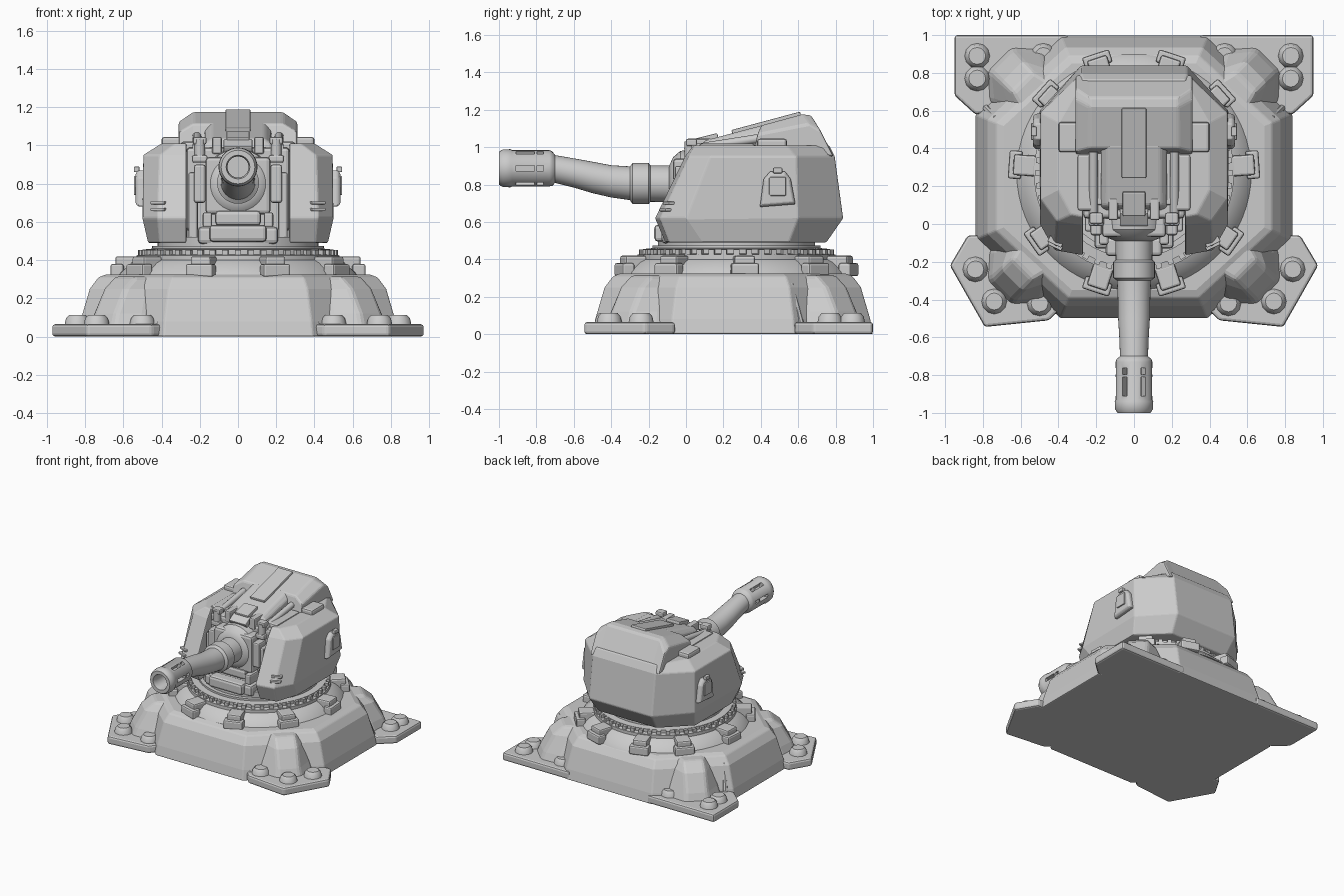
import bpy, bmesh, math
from mathutils import Matrix, Vector

if "Cube" in bpy.data.objects:
    bpy.data.objects.remove(bpy.data.objects["Cube"])

CY = 0.27  # turret ring centre in y


def loft(bm, rings):
    """Skin equal-length point rings and cap both ends."""
    vs = [[bm.verts.new(p) for p in r] for r in rings]
    n = len(vs[0])
    for a, b in zip(vs, vs[1:]):
        for i in range(n):
            j = (i + 1) % n
            bm.faces.new((a[i], a[j], b[j], b[i]))
    bm.faces.new(vs[0][::-1])
    bm.faces.new(vs[-1])


def box(bm, c, s, rot=0, axis='Z'):
    m = Matrix.Translation(c) @ Matrix.Rotation(rot, 4, axis) @ Matrix.Diagonal((*s, 1))
    bmesh.ops.create_cube(bm, size=1, matrix=m)


def circle(r, z, n=48, cx=0, cy=CY):
    return [(cx + r * math.cos(2 * math.pi * i / n), cy + r * math.sin(2 * math.pi * i / n), z) for i in range(n)]


def yring(y, zc, r, x=0, n=32):
    return [(x + r * math.cos(2 * math.pi * i / n), y, zc + r * math.sin(2 * math.pi * i / n)) for i in range(n)]


def done(name, bm, bevel=0, mirror=False, smooth=False, cut=None):
    bmesh.ops.recalc_face_normals(bm, faces=bm.faces)
    me = bpy.data.meshes.new(name)
    bm.to_mesh(me)
    bm.free()
    ob = bpy.data.objects.new(name, me)
    bpy.context.collection.objects.link(ob)
    if cut:
        m = ob.modifiers.new("cut", 'BOOLEAN')
        m.object, m.operation = cut, 'DIFFERENCE'
        cut.hide_render = True
        cut.hide_set(True)
    if bevel:
        m = ob.modifiers.new("bevel", 'BEVEL')
        m.width, m.segments, m.limit_method = bevel, 2, 'ANGLE'
        m.angle_limit = math.radians(25)
    if mirror:
        ob.modifiers.new("mirror", 'MIRROR')
    if smooth:
        for o in bpy.context.selected_objects:
            o.select_set(False)
        ob.select_set(True)
        bpy.context.view_layer.objects.active = ob
        bpy.ops.object.shade_smooth_by_angle(angle=math.radians(35))
    return ob


def sym(half, z):
    """Close a right-half outline (front to back) across x = 0."""
    return [(x, y, z) for x, y in half] + [(-x, y, z) for x, y in reversed(half)]


# Base: chamfered slab with convex sloping walls
def base_outline(i, z):
    X, Y, k = 0.84 - i, 0.75 - i, 0.41 * i
    return sym([(0.39 - k, 0.25 - Y), (X, -0.08 + k), (X, 0.58 - k), (0.39 - k, 0.25 + Y)], z)

bm = bmesh.new()
loft(bm, [base_outline(i, z) for i, z in
          ((0, 0), (0.015, 0.08), (0.065, 0.25), (0.11, 0.31), (0.15, 0.325))])
done("base_body", bm, 0.008)

# Corner feet
bm = bmesh.new()
front = [(.36, -.42), (.45, -.51), (.79, -.545), (.975, -.22), (.88, -.06), (.78, -.06), (.5, -.25)]
back = [(.95, 1), (.95, .68), (.84, .58), (.6, .6), (.35, .88), (.35, 1)]
for pts in (front, back):
    loft(bm, [[(x, y, z) for x, y in pts] for z in (0, 0.065)])
done("corner_feet", bm, 0.015, mirror=True)

# Diagonal gussets rising from the feet
bm = bmesh.new()
for oy, s in ((-0.24, -1), (0.75, 1)):
    rings = []
    for z, u, w, t in ((.04, .18, .20, .09), (.12, .15, .18, .08), (.25, .08, .14, .08), (.315, 0, .11, .08)):
        uv = [(-.25, w), (u - .12, w), (u, t), (u, -t), (u - .12, -w), (-.25, -w)]
        rings.append([(.59 + .707 * (a - b), oy + s * .707 * (a + b), z) for a, b in uv])
    loft(bm, rings)
done("corner_gussets", bm, 0.02, mirror=True)

# Foot bolts and vertical ribs beside the gussets
bm = bmesh.new()
for x, y in ((.84, -.24), (.74, -.41), (.5, -.42), (.83, .89), (.83, .77), (.48, .89)):
    loft(bm, [circle(r, z, 12, x, y) for r, z in ((.068, .06), (.06, .095), (.045, .112))])
done("foot_bolts", bm, mirror=True, smooth=True)
bm = bmesh.new()
for x, y, a in ((.42, -.45, .78), (.46, -.41, .78), (.79, -.10, .78), (.42, .94, -.78), (.46, .9, -.78), (.79, .62, -.78)):
    loft(bm, [circle(.02, .03, 8, x, y), circle(.016, .27, 8, x - .06, y + (.06 if y < .25 else -.06))])
done("wall_ribs", bm, mirror=True, smooth=True)

# Turret ring: sloped collar, bearing ring, neck
bm = bmesh.new()
loft(bm, [circle(r, z, 64) for r, z in ((.63, .31), (.615, .335), (.56, .385), (.53, .40),
     (.53, .425), (.50, .43), (.50, .455), (.45, .46), (.45, .475), (.42, .475), (.42, .52))])
done("bearing_ring", bm, smooth=True)
bm = bmesh.new()
for i in range(48):
    a = 2 * math.pi * i / 48
    box(bm, (.505 * math.cos(a), CY + .505 * math.sin(a), .435), (.035, .03, .035), a)
done("ring_teeth", bm)

# Clamps around the ring
bm = bmesh.new()
for d in (-72, -35, 4, 42, 72):
    a = math.radians(d)
    ca, sa = math.cos(a), math.sin(a)
    box(bm, (.58 * ca, CY + .58 * sa, .37), (.12, .11, .10), a)
    box(bm, (.63 * ca, CY + .63 * sa, .345), (.07, .15, .07), a)
done("ring_clamps", bm, 0.012, mirror=True)

# Turret hull, with the gun slot cut from the front
bm = bmesh.new()
box(bm, (0, -.45, .8), (.54, 1.1, .9))
slot = done("slot_cutter", bm)
bm = bmesh.new()
loft(bm, [sym(h, z) for z, h in (
    (.49, [(.28, -.11), (.41, -.09), (.47, .09), (.47, .55), (.26, .75)]),
    (.62, [(.28, -.165), (.42, -.14), (.5, .0), (.5, .60), (.28, .84)]),
    (.95, [(.28, -.005), (.41, .015), (.495, .13), (.495, .59), (.28, .795)]),
    (1.01, [(.28, .04), (.33, .05), (.40, .18), (.40, .54), (.27, .765)]))])
done("turret_hull", bm, 0.008, cut=slot)

# Raised rear housing and the sloping roof in front of it
bm = bmesh.new()
def slab(w0, w1, prof0, prof1):
    loft(bm, [[(s * w, y, z) for y, z in p] for s, w, p in
              ((-1, w0, prof0), (-1, w1, prof1), (1, w1, prof1), (1, w0, prof0))])
slab(.31, .235, [(.36, .96), (.38, 1.07), (.66, 1.125), (.72, 1.09), (.79, .95)],
     [(.36, .96), (.40, 1.115), (.62, 1.175), (.67, 1.17), (.79, .95)])
slab(.175, .14, [(.03, .9), (.10, 1.01), (.42, 1.08), (.42, .9)],
     [(.02, .9), (.10, 1.035), (.42, 1.12), (.42, .9)])
done("roof_housing", bm, 0.012)

# Roof details: shoulder blocks, hatch strip, front lug
bm = bmesh.new()
box(bm, (.345, .46, 1.01), (.11, .16, .07))
box(bm, (.25, .22, .99), (.10, .30, .06))
done("roof_shoulders", bm, 0.015, mirror=True)
bm = bmesh.new()
box(bm, (0, .43, 1.126), (.13, .38, .03), math.radians(15), 'X')
box(bm, (0, .11, 1.035), (.12, .13, .05), math.radians(14), 'X')
box(bm, (0, .04, .985), (.15, .08, .07), math.radians(30), 'X')
done("roof_hatch_strip", bm, 0.006)

# Recoil rods with end clips beside the roof
bm = bmesh.new()
loft(bm, [yring(.03, .99, .024, .215, 12), yring(.38, 1.045, .024, .215, 12)])
loft(bm, [circle(.028, .92, 12, .2, .02), circle(.028, 1.03, 12, .2, .02)])
done("recoil_rods", bm, mirror=True, smooth=True)
bm = bmesh.new()
box(bm, (.11, .08, 1.0), (.05, .12, .09))
box(bm, (.2, .03, 1.025), (.07, .06, .04))
box(bm, (.2, .02, .93), (.08, .06, .04))
done("rod_clips", bm, 0.01, mirror=True)

# Mantlet in the slot, with lower plate and lugs
bm = bmesh.new()
box(bm, (0, .09, .77), (.54, .12, .44))
box(bm, (0, .0, .79), (.34, .14, .30))
box(bm, (0, -.01, .53), (.42, .24, .09))
box(bm, (0, -.12, .54), (.30, .10, .09))
box(bm, (0, -.03, .62), (.24, .10, .08))
done("mantlet", bm, 0.02)
bm = bmesh.new()
box(bm, (.16, -.05, .61), (.05, .12, .08))
box(bm, (.2, .0, .80), (.06, .12, .20))
box(bm, (.235, .03, .68), (.05, .14, .36))
done("mantlet_lugs", bm, 0.012, mirror=True)
bm = bmesh.new()
loft(bm, [yring(*p) for p in ((.1, .80, .19), (-.03, .80, .18), (-.07, .80, .145), (-.09, .80, .10))])
done("mantlet_collar", bm, smooth=True)

# Barrel: rises forward into a level, slotted muzzle brake
bm = bmesh.new()
for i in range(6):
    a = math.pi * (i + .5) / 3
    for y, l in ((-.86, .10), (-.78, .035)):
        m = (Matrix.Translation((0, y, .887)) @ Matrix.Rotation(a, 4, 'Y')
             @ Matrix.Translation((0, 0, .09)) @ Matrix.Diagonal((.028, l, .07, 1)))
        bmesh.ops.create_cube(bm, size=1, matrix=m)
vents = done("vent_cutter", bm)
bm = bmesh.new()
loft(bm, [yring(*p) for p in (
    (.08, .80, .10), (-.19, .805, .097), (-.20, .805, .11), (-.285, .805, .11), (-.30, .807, .09),
    (-.40, .817, .086), (-.50, .838, .084), (-.60, .862, .078), (-.70, .883, .074), (-.715, .885, .092),
    (-.73, .887, .097), (-.93, .887, .097), (-.94, .887, .102), (-.98, .887, .10), (-1.0, .887, .088),
    (-1.0, .887, .062), (-.97, .887, .055), (-.74, .887, .055))])
done("gun_barrel", bm, smooth=True, cut=vents)

# Side access hatches
bm = bmesh.new()
loft(bm, [[(x, .49 + y * k, .77 + z * k) for y, z in
           ((-.095, -.09), (.095, -.075), (.07, .06), (.04, .10), (-.04, .10), (-.075, .06))]
          for x, k in ((.48, 1), (.52, 1), (.535, .85))])
box(bm, (.53, .49, .79), (.03, .09, .10))
box(bm, (.53, .49, .875), (.03, .05, .03))
done("side_hatches", bm, 0.006, mirror=True)

# Cheek vent louvres
bm = bmesh.new()
for z, y in ((.665, -.11), (.70, -.093)):
    box(bm, (.415, y, z), (.08, .035, .016), math.radians(25))
done("cheek_louvres", bm, 0.004, mirror=True)
